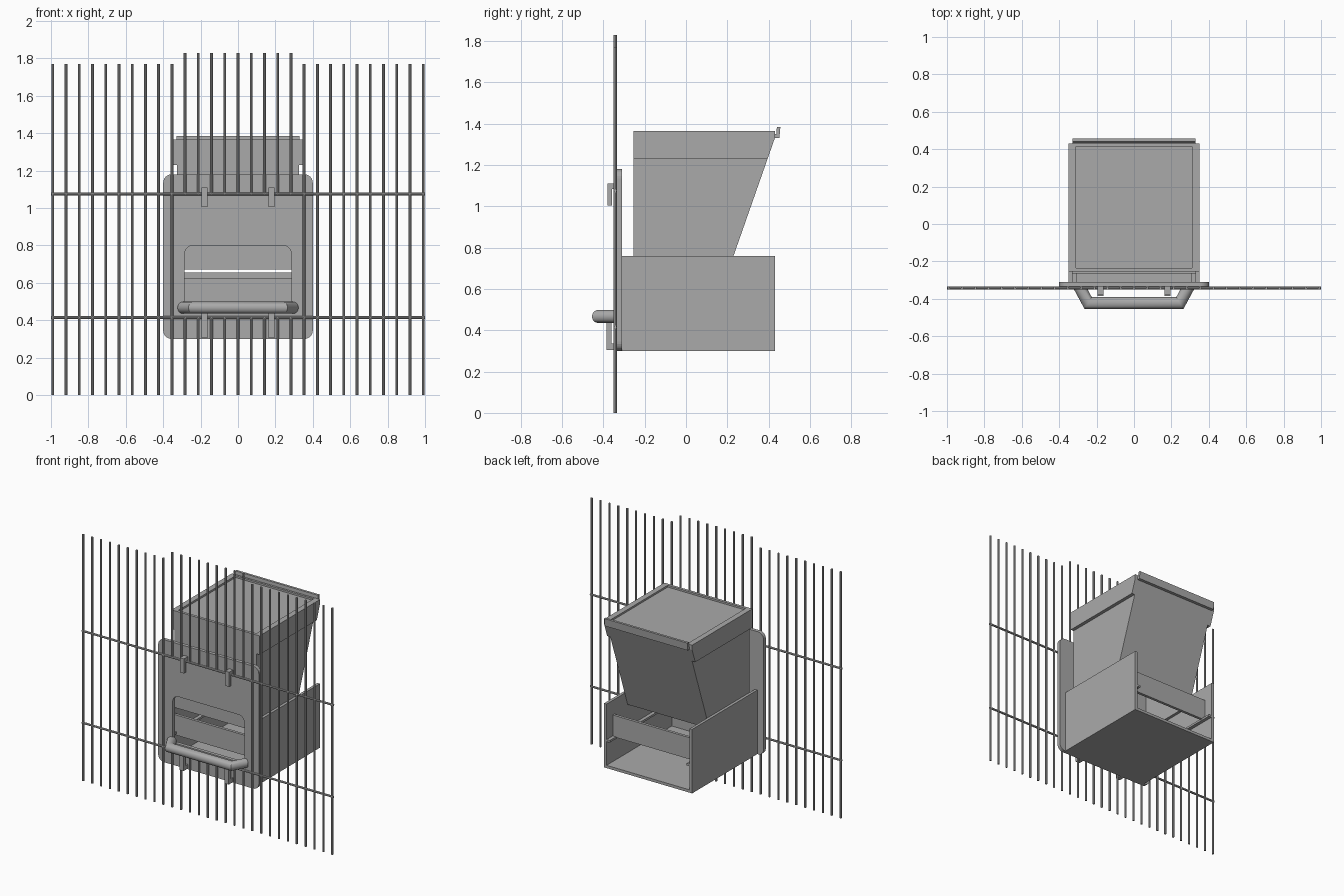
import bpy, bmesh, math
from mathutils import Vector

cube = bpy.data.objects.get("Cube")
if cube:
    bpy.data.objects.remove(cube, do_unlink=True)

GREY = (0.4, 0.4, 0.4, 1)
grey = bpy.data.materials.new("plain_grey")
grey.use_nodes = True
grey.diffuse_color = GREY
grey.node_tree.nodes["Principled BSDF"].inputs["Base Color"].default_value = GREY


def finish(name, bm):
    bmesh.ops.recalc_face_normals(bm, faces=bm.faces)
    mesh = bpy.data.meshes.new(name)
    bm.to_mesh(mesh)
    bm.free()
    mesh.materials.append(grey)
    obj = bpy.data.objects.new(name, mesh)
    bpy.context.collection.objects.link(obj)
    return obj


def prism(name, points, a, b, axis="x"):
    """Extrude a (y, z) outline along x, or an (x, z) outline along y."""
    place = (lambda p, t: (t, p[0], p[1])) if axis == "x" else (lambda p, t: (p[0], t, p[1]))
    bm = bmesh.new()
    first = [bm.verts.new(place(p, a)) for p in points]
    last = [bm.verts.new(place(p, b)) for p in points]
    bm.faces.new(first)
    bm.faces.new(last[::-1])
    n = len(points)
    for i in range(n):
        j = (i + 1) % n
        bm.faces.new((first[i], first[j], last[j], last[i]))
    return finish(name, bm)


def box(name, x, y, z):
    return prism(name, [(y[0], z[0]), (y[1], z[0]), (y[1], z[1]), (y[0], z[1])], *x)


def rounded(x, z0, z1, r, round_bottom=True):
    """Outline of a rectangle centred on x = 0 with rounded corners."""
    corners = [(x - r, z1 - r, 0), (r - x, z1 - r, 90)]
    if round_bottom:
        corners += [(r - x, z0 + r, 180), (x - r, z0 + r, 270)]
    pts = []
    for cx, cz, start in corners:
        for k in range(7):
            a = math.radians(start + 15 * k)
            pts.append((cx + r * math.cos(a), cz + r * math.sin(a)))
    if not round_bottom:
        pts += [(-x, z0), (x, z0)]
    return pts


def tube(name, path, radius, sides=10):
    """Round bar along a path lying in one plane, mitred at each bend."""
    pts = [Vector(p) for p in path]
    bm = bmesh.new()
    rings = []
    for i, p in enumerate(pts):
        before = (p - pts[i - 1]).normalized() if i else (pts[1] - p).normalized()
        after = (pts[i + 1] - p).normalized() if i < len(pts) - 1 else before
        along = (before + after).normalized()
        up = Vector((0, 0, 1)) if abs(along.z) < 0.9 else Vector((0, 1, 0))
        side = along.cross(up).normalized() / max(along.dot(before), 0.3)
        rings.append([bm.verts.new(p + radius * (side * math.cos(k * math.tau / sides)
                      + up * math.sin(k * math.tau / sides))) for k in range(sides)])
    for r0, r1 in zip(rings, rings[1:]):
        for k in range(sides):
            j = (k + 1) % sides
            bm.faces.new((r0[k], r0[j], r1[j], r1[k]))
    bm.faces.new(rings[0])
    bm.faces.new(rings[-1])
    obj = finish(name, bm)
    bpy.ops.object.select_all(action="DESELECT")
    obj.select_set(True)
    bpy.context.view_layer.objects.active = obj
    bpy.ops.object.shade_smooth_by_angle(angle=math.radians(40))
    return obj


# Cage wires: the middle nine are interrupted behind the opening
WIRE_Y, WIRE_R, LOW, HIGH = -0.3425, 0.0075, 0.415, 1.075
for i in range(-14, 15):
    x = i * 0.99 / 14
    spans = [(0, LOW), (HIGH, 1.83)] if abs(i) <= 4 else [(0, 1.77)]
    for z0, z1 in spans:
        tube("upright_wire", [(x, WIRE_Y, z0), (x, WIRE_Y, z1)], WIRE_R, 8)
for z in (LOW, HIGH):
    tube("cross_wire", [(-1, WIRE_Y, z), (1, WIRE_Y, z)], WIRE_R, 8)

# Front panel with a feeding opening
panel = prism("front_panel", rounded(0.4, 0.3, 1.18, 0.045), -0.335, -0.31, "y")
cutter = prism("opening_cutter", rounded(0.285, 0.46, 0.8, 0.045, False), -0.4, -0.28, "y")
cutter.hide_render = True
cutter.hide_viewport = True
cut = panel.modifiers.new("opening", "BOOLEAN")
cut.operation = "DIFFERENCE"
cut.solver = "EXACT"
cut.object = cutter

# Tray: floor, side walls, ledges, and the front and back bars
box("tray_floor", (-0.35, 0.35), (-0.31, 0.43), (0.3, 0.32))
for s in (-1, 1):
    box("tray_side", (s * 0.33, s * 0.35), (-0.31, 0.43), (0.32, 0.76))
    box("tray_ledge", (s * 0.305, s * 0.33), (-0.31, 0.43), (0.49, 0.505))
box("tray_front_bar", (-0.33, 0.33), (-0.265, -0.245), (0.48, 0.625))
box("tray_back_bar", (-0.33, 0.33), (0.34, 0.36), (0.5, 0.655))


# Hopper: sloped back, straight front, wider collar at the top
def slope(z):
    return 0.43 if z > 1.33 else 0.43 - (1.33 - z) * 0.2 / 0.57


FRONT, BOTTOM, COLLAR, TOP = -0.255, 0.67, 1.23, 1.365
for s in (-1, 1):
    prism("hopper_side", [(FRONT, BOTTOM), (slope(BOTTOM), BOTTOM), (slope(COLLAR), COLLAR),
          (FRONT, COLLAR)], s * 0.305, s * 0.325)
    prism("collar_side", [(FRONT, COLLAR), (slope(COLLAR), COLLAR), (0.43, 1.33), (0.43, TOP),
          (FRONT, TOP)], s * 0.31, s * 0.35)
box("hopper_front", (-0.305, 0.305), (FRONT, FRONT + 0.02), (BOTTOM, COLLAR))
box("collar_front", (-0.31, 0.31), (FRONT, FRONT + 0.02), (COLLAR, TOP))
for name, w, z0, z1 in (("hopper_back", 0.305, BOTTOM, COLLAR), ("collar_back", 0.31, COLLAR, 1.33)):
    prism(name, [(slope(z0), z0), (slope(z1), z1), (slope(z1) - 0.02, z1),
                 (slope(z0) - 0.02, z0)], -w, w)

# Sliding lid with a pull lip
box("lid", (-0.31, 0.31), (FRONT + 0.02, 0.43), (1.335, 1.352))
box("lid_back_rim", (-0.31, 0.31), (0.415, 0.43), (1.33, TOP))
prism("lid_lip", [(0.43, 1.33), (0.452, 1.33), (0.457, 1.385), (0.44, 1.385), (0.437, 1.35),
      (0.43, 1.35)], -0.33, 0.33)

# Hooks over the cross wires
for s in (-1, 1):
    x = (s * 0.18 - 0.016, s * 0.18 + 0.016)
    prism("upper_hook", [(-0.335, 1.11), (-0.38, 1.11), (-0.38, 1.005), (-0.358, 1.005),
          (-0.358, 1.085), (-0.335, 1.085)], *x)
    prism("lower_hook", [(-0.335, 0.305), (-0.385, 0.305), (-0.385, 0.435), (-0.36, 0.435),
          (-0.36, 0.335), (-0.335, 0.335)], *x)

# Perch on two splayed arms
tube("perch", [(-0.295, -0.33, 0.467), (-0.245, -0.423, 0.467), (0.245, -0.423, 0.467),
     (0.295, -0.33, 0.467)], 0.032, 20)
